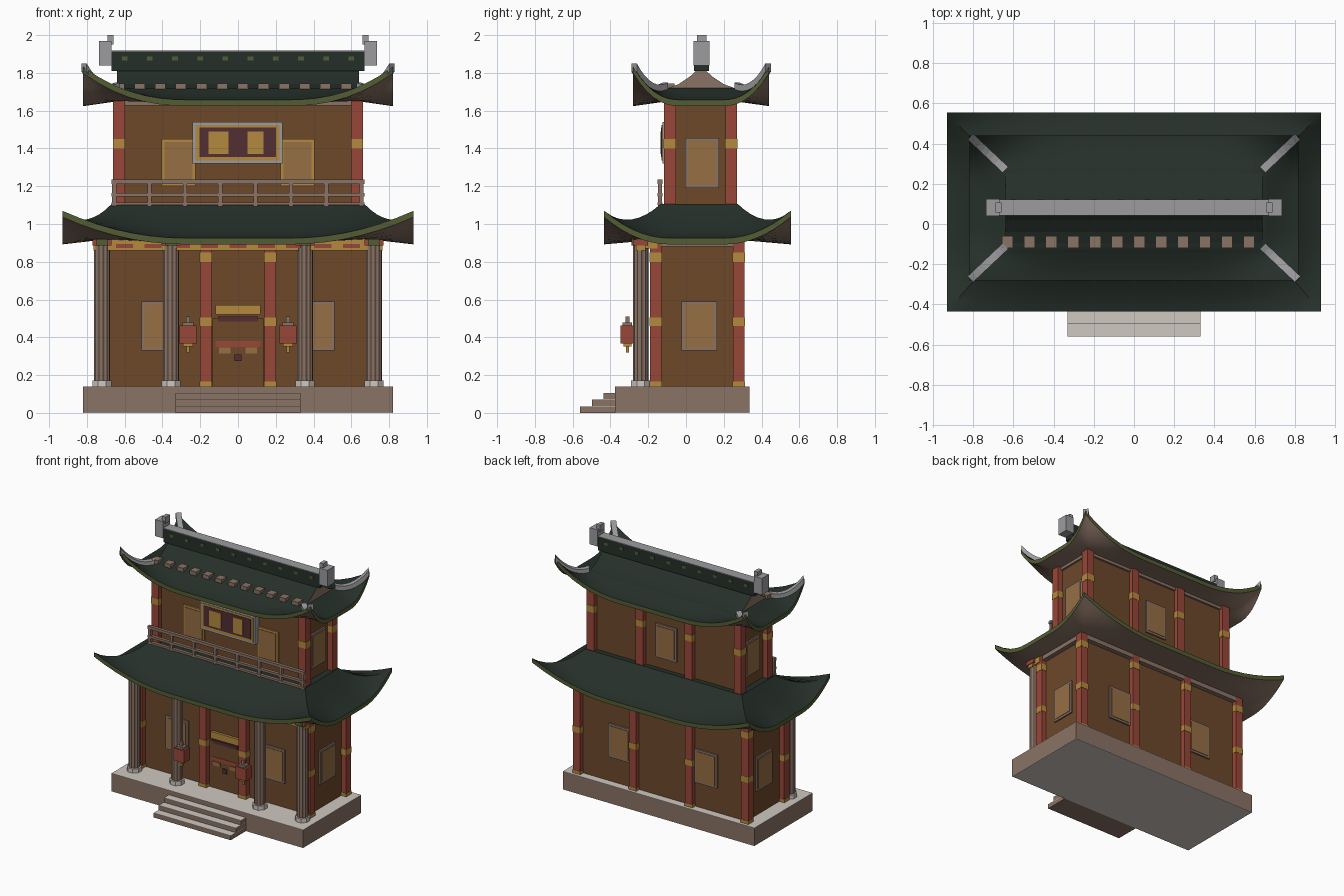
import bpy, bmesh, math
from mathutils import Vector

if "Cube" in bpy.data.objects:
    bpy.data.objects.remove(bpy.data.objects["Cube"])


def material(name, r, g, b):
    m = bpy.data.materials.new(name)
    m.diffuse_color = [((c / 255 + 0.055) / 1.055) ** 2.4 for c in (r, g, b)] + [1]
    m.use_nodes = True
    m.node_tree.nodes["Principled BSDF"].inputs["Base Color"].default_value = m.diffuse_color
    return m


WALL = material("wall brown", 109, 72, 42)
RED = material("column red", 152, 70, 56)
GOLD = material("gold", 180, 138, 62)
TILE = material("roof green", 37, 47, 41)
OLIVE = material("eave olive", 82, 92, 52)
STONE = material("stone brown", 138, 115, 101)
PALE = material("pale stone", 208, 200, 193)
GREY = material("ridge grey", 156, 155, 158)
TAN = material("window tan", 150, 110, 68)
PLUM = material("plaque plum", 82, 46, 52)


def finish(name, bm, mats, smooth=False):
    bmesh.ops.recalc_face_normals(bm, faces=bm.faces)
    me = bpy.data.meshes.new(name)
    bm.to_mesh(me)
    bm.free()
    for m in mats:
        me.materials.append(m)
    if smooth:
        for p in me.polygons:
            p.use_smooth = True
        me.set_sharp_from_angle(angle=math.radians(35))
    ob = bpy.data.objects.new(name, me)
    bpy.context.collection.objects.link(ob)
    return ob


def box(name, mat, x0, x1, y0, y1, z0, z1):
    bm = bmesh.new()
    bmesh.ops.create_cube(bm, size=1)
    for v in bm.verts:
        v.co = ((x0 + x1) / 2 + v.co.x * (x1 - x0), (y0 + y1) / 2 + v.co.y * (y1 - y0),
                (z0 + z1) / 2 + v.co.z * (z1 - z0))
    return finish(name, bm, [mat])


def post(name, mat, x, y, z0, z1, r, n=8, flute=1.0):
    # upright prism; flute < 1 pulls every other corner inwards
    bm = bmesh.new()
    rows = []
    for z in (z0, z1):
        row = []
        for i in range(n):
            a, q = 2 * math.pi * (i + 0.5) / n, r * (flute if i % 2 else 1)
            row.append(bm.verts.new((x + q * math.cos(a), y + q * math.sin(a), z)))
        rows.append(row)
        bm.faces.new(row)
    for i in range(n):
        k = (i + 1) % n
        bm.faces.new((rows[0][i], rows[0][k], rows[1][k], rows[1][i]))
    return finish(name, bm, [mat])


def window(side, c, wall, z0, z1, w=0.19, frame=STONE):
    # side is the outward direction, c the centre along the wall
    for part, mat, inset, d in (("window_frame", frame, 0, 0.012), ("window_pane", TAN, 0.016, 0.016)):
        a, b = c - w / 2 + inset, c + w / 2 - inset
        s = -1 if side in ("front", "left") else 1
        p, q = sorted((wall - s * 0.005, wall + s * d))
        if side in ("front", "back"):
            box(part, mat, a, b, p, q, z0 + inset, z1 - inset)
        else:
            box(part, mat, p, q, a, b, z0 + inset, z1 - inset)


def lerp(a, b, t):
    return a + (b - a) * t


def roof_params(eave, top, lift, t):
    hx, hy, cy = (lerp(eave[i], top[i], t) for i in range(3))
    return hx, hy, cy, eave[3] + (top[3] - eave[3]) * t ** 1.5, lift * (1 - t) ** 2


def roof(name, eave, top, inner, lift, thick, power, n=20, m=8):
    # soffit rings from the wall outwards, then the rim, then the tiled slope
    low = (*eave[:3], eave[3] - thick)
    rings = [(*(lerp(inner[i], low[i], f / 4) for i in range(4)), lift * (f / 4) ** 2) for f in range(5)]
    rings += [roof_params(eave, top, lift, j / m) for j in range(m + 1)]
    bm = bmesh.new()
    rows = []
    for hx, hy, cy, z, up in rings:
        row = []
        for k in range(4):
            for i in range(n):
                s = -1 + 2 * i / n
                u, v = ((s, -1), (1, s), (-s, 1), (-1, -s))[k]
                rise = max(0, (abs(s) - 0.3) / 0.7) ** power
                row.append(bm.verts.new((u * hx, cy + v * hy, z + up * rise)))
        rows.append(row)
    for j in range(len(rows) - 1):
        for i in range(4 * n):
            k = (i + 1) % (4 * n)
            f = bm.faces.new((rows[j][i], rows[j][k], rows[j + 1][k], rows[j + 1][i]))
            f.material_index = 0 if j < 4 else 1 if j == 4 else 2
    bm.faces.new(rows[0])
    bm.faces.new(rows[-1]).material_index = 2
    return finish(name, bm, [STONE, OLIVE, TILE], True)


# stone platform with steps
box("platform_underside", PALE, -0.82, 0.82, -0.375, 0.335, 0, 0.004)
box("platform", STONE, -0.82, 0.82, -0.375, 0.335, 0.004, 0.137)
box("platform_paving", PALE, -0.82, 0.82, -0.375, 0.335, 0.137, 0.14)
for i in range(3):
    y = -0.56 + 0.062 * i
    box("step", STONE, -0.33, 0.33, y, -0.375, 0.035 * i, 0.035 * i + 0.032)
    box("step_tread", PALE, -0.33, 0.33, y, -0.375, 0.035 * i + 0.032, 0.035 * i + 0.035)

# walls and top beams
box("lower_wall", WALL, -0.71, 0.71, -0.145, 0.275, 0.14, 0.96)
box("lower_beam", STONE, -0.745, 0.745, -0.16, 0.31, 0.88, 0.925)
box("upper_wall", WALL, -0.62, 0.62, -0.08, 0.235, 1.05, 1.69)
box("upper_beam", STONE, -0.635, 0.635, -0.095, 0.25, 1.628, 1.65)


# square red columns with gold bands
def red_column(x, y, z0, z1, bands):
    box("red_column", RED, x - 0.031, x + 0.031, y - 0.031, y + 0.031, z0, z1)
    for a, b in bands:
        box("column_band", GOLD, x - 0.033, x + 0.033, y - 0.033, y + 0.033, a, b)


LOW = [(0.14, 0.165), (0.46, 0.505), (0.80, 0.85)]
for x in (-0.72, -0.17, 0.17, 0.72):
    red_column(x, -0.16, 0.14, 0.925, LOW)
for x in (-0.72, -0.24, 0.24, 0.72):
    red_column(x, 0.28, 0.14, 0.925, LOW)
for x, y in ((-0.63, -0.085), (0.63, -0.085), (-0.63, 0.24), (-0.21, 0.24), (0.21, 0.24), (0.63, 0.24)):
    red_column(x, y, 1.08, 1.655, [(1.40, 1.45)])

# fluted porch columns and painted porch beam
for x in (-0.72, -0.355, 0.355, 0.72):
    post("porch_column", STONE, x, -0.24, 0.14, 0.92, 0.042, 24, 0.9)
    post("porch_column_base", PALE, x, -0.24, 0.14, 0.172, 0.054)
    box("beam_bracket", OLIVE, x - 0.03, x + 0.03, -0.288, -0.19, 0.885, 0.92)
    for s in (-1, 1):
        a, b = sorted((x + s * 0.03, x + s * 0.05))
        box("bracket_cheek", RED, a, b, -0.28, -0.20, 0.885, 0.918)
box("porch_beam", GOLD, -0.765, 0.765, -0.265, -0.215, 0.86, 0.92)
for i in range(9):
    x = -0.6 + 0.15 * i
    box("beam_panel", RED, x - 0.045, x + 0.045, -0.27, -0.264, 0.872, 0.895)
for s in (-1, 1):
    x = s * 0.735
    box("porch_side_beam", GOLD, x - 0.02, x + 0.02, -0.22, -0.15, 0.87, 0.92)

# windows on all sides
for s in (-1, 1):
    window("front", s * 0.415, -0.145, 0.33, 0.59)
    window("front", s * 0.315, -0.08, 1.20, 1.45, 0.18, GOLD)
    window("back", s * 0.37, 0.275, 0.33, 0.59)
    side = "left" if s < 0 else "right"
    window(side, 0.07, s * 0.71, 0.33, 0.59)
    window(side, 0.085, s * 0.62, 1.19, 1.455, 0.18)
window("back", 0, 0.235, 1.19, 1.45, 0.18)

# door with lintel and painted bands
box("door", WALL, -0.135, 0.135, -0.158, -0.14, 0.14, 0.50)
box("door_head", PLUM, -0.105, 0.105, -0.162, -0.14, 0.485, 0.51)
box("door_lintel", GOLD, -0.12, 0.12, -0.165, -0.14, 0.52, 0.572)
box("door_band", RED, -0.12, 0.12, -0.161, -0.155, 0.35, 0.38)
for s in (-1, 1):
    box("door_panel", TAN, s * 0.07 - 0.03, s * 0.07 + 0.03, -0.163, -0.155, 0.315, 0.345)
box("door_knocker", PLUM, -0.018, 0.018, -0.166, -0.155, 0.275, 0.31)

# hanging lanterns
for s in (-1, 1):
    x, y = s * 0.265, -0.31
    box("lantern_body", RED, x - 0.045, x + 0.045, y - 0.036, y + 0.036, 0.368, 0.462)
    box("lantern_cap", STONE, x - 0.03, x + 0.03, y - 0.025, y + 0.025, 0.46, 0.478)
    box("lantern_hook", STONE, x - 0.01, x + 0.01, y - 0.01, y + 0.01, 0.478, 0.51)
    box("lantern_foot", GOLD, x - 0.026, x + 0.026, y - 0.022, y + 0.022, 0.352, 0.368)
    box("lantern_tassel", GOLD, x - 0.008, x + 0.008, y - 0.008, y + 0.008, 0.32, 0.352)

# balcony rail
for z0, z1 in ((1.10, 1.115), (1.145, 1.163), (1.213, 1.235)):
    box("balcony_rail", STONE, -0.67, 0.67, -0.15, -0.125, z0, z1)
for i in range(8):
    x = -0.655 + 0.187 * i
    box("balcony_post", STONE, x - 0.011, x + 0.011, -0.148, -0.127, 1.09, 1.225)

# plaque, kept free of writing
box("plaque_frame", GREY, -0.24, 0.235, -0.125, -0.08, 1.32, 1.54)
box("plaque_border", GOLD, -0.225, 0.22, -0.129, -0.12, 1.335, 1.525)
box("plaque_panel", PLUM, -0.205, 0.20, -0.132, -0.125, 1.355, 1.51)
for a, b in ((-0.155, -0.05), (0.05, 0.135)):
    box("plaque_gold_patch", GOLD, a, b, -0.135, -0.13, 1.37, 1.49)

# two curved roofs
roof("lower_roof", (0.93, 0.495, 0.06, 0.925), (0.67, 0.205, 0.07, 1.105), (0.73, 0.23, 0.06, 0.915), 0.145, 0.033, 2)
EAVE, TOP, LIFT = (0.82, 0.36, 0.08, 1.657), (0.64, 0.19, 0.08, 1.72), 0.175
roof("upper_roof", EAVE, TOP, (0.635, 0.175, 0.08, 1.65), LIFT, 0.033, 2.4)

# gabled top: concave slopes, brown ends
bm = bmesh.new()
section = [(-0.19, 1.715), (-0.12, 1.74), (-0.06, 1.78), (0, 1.835), (0.06, 1.78), (0.12, 1.74), (0.19, 1.715)]
ends = [[bm.verts.new((x, 0.08 + y, z)) for y, z in section] for x in (-0.64, 0.64)]
for i in range(7):
    k = (i + 1) % 7
    bm.faces.new((ends[0][i], ends[0][k], ends[1][k], ends[1][i]))
for e in ends:
    bm.faces.new(e).material_index = 1
finish("gable_roof", bm, [TILE, STONE])

# main ridge with end ornaments and inlays
box("main_ridge", TILE, -0.67, 0.67, 0.043, 0.122, 1.81, 1.914)
box("ridge_cap", GREY, -0.67, 0.67, 0.043, 0.122, 1.914, 1.918)
for s in (-1, 1):
    a, b = sorted((s * 0.67, s * 0.737))
    box("ridge_ornament", GREY, a, b, 0.04, 0.125, 1.84, 1.968)
    a, b = sorted((s * 0.66, s * 0.69))
    box("ornament_tip", GREY, a, b, 0.057, 0.108, 1.95, 2.0)
    for i in range(10):
        x, y = -0.6 + 0.1333 * i, 0.0825 + s * 0.0395
        box("ridge_inlay", OLIVE, x - 0.015, x + 0.015, y - 0.003, y + 0.003, 1.866, 1.888)

# hip ridges following the upper roof corners
for sx in (-1, 1):
    for sy in (-1, 1):
        bm = bmesh.new()
        rows = []
        for j in range(9):
            hx, hy, cy, z, up = roof_params(EAVE, TOP, LIFT, 1 - j / 8 * 0.97)
            p = Vector((sx * hx, cy + sy * hy, z + up))
            side = Vector((-sy * 0.17, sx * 0.18, 0)).normalized() * 0.02
            rows.append([bm.verts.new(p + side * w + Vector((0, 0, h)))
                         for w, h in ((-1, -0.015), (1, -0.015), (1, 0.028), (-1, 0.028))])
        for a, b in zip(rows, rows[1:]):
            for i in range(4):
                k = (i + 1) % 4
                bm.faces.new((a[i], a[k], b[k], b[i]))
        bm.faces.new(rows[0])
        bm.faces.new(rows[-1])
        finish("hip_ridge", bm, [GREY])

# row of tile ends on the front slope
for i in range(12):
    x = -0.63 + 0.1093 * i
    box("tile_end", STONE, x - 0.028, x + 0.028, -0.12, -0.06, 1.715, 1.745)
